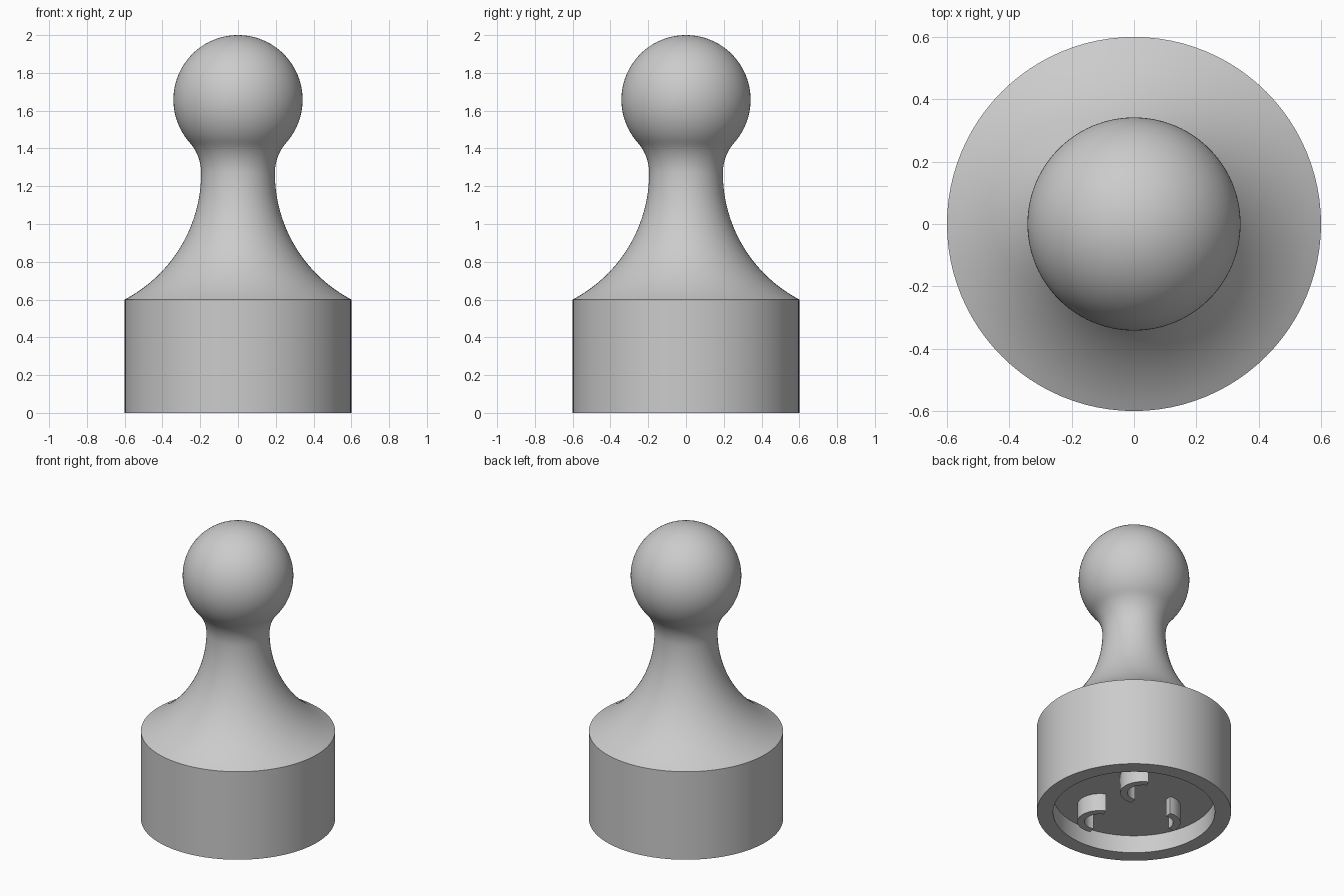
import bpy, bmesh
from math import sin, cos, pi, radians, sqrt, atan2
from mathutils import Vector, Matrix

if "Cube" in bpy.data.objects:
    bpy.data.objects.remove(bpy.data.objects["Cube"])

grey = bpy.data.materials.new("plain_grey")
grey.use_nodes = True
grey.diffuse_color = (0.6, 0.6, 0.6, 1)
grey.node_tree.nodes["Principled BSDF"].inputs["Base Color"].default_value = (0.6, 0.6, 0.6, 1)

BASE_R, BASE_H = 0.6, 0.6
RECESS_R, RECESS_D = 0.5, 0.12
HEAD_R = 0.342
HEAD_Z = 2 - HEAD_R
NECK_R, NECK_Z = 0.195, 1.27


def finish(bm, name):
    bmesh.ops.recalc_face_normals(bm, faces=bm.faces)
    mesh = bpy.data.meshes.new(name)
    bm.to_mesh(mesh)
    bm.free()
    obj = bpy.data.objects.new(name, mesh)
    bpy.context.collection.objects.link(obj)
    mesh.materials.append(grey)
    bpy.ops.object.select_all(action='DESELECT')
    obj.select_set(True)
    bpy.context.view_layer.objects.active = obj
    bpy.ops.object.shade_smooth_by_angle(angle=radians(25))
    return obj


def arc(cx, cz, radius, a0, a1, steps):
    angles = [a0 + (a1 - a0) * i / steps for i in range(steps + 1)]
    return [(cx + radius * cos(a), cz + radius * sin(a)) for a in angles]


def lathe(name, profile, segments=96):
    bm = bmesh.new()
    verts = [bm.verts.new((r, 0, z)) for r, z in profile]
    edges = [bm.edges.new(pair) for pair in zip(verts, verts[1:])]
    bmesh.ops.spin(bm, geom=verts + edges, cent=(0, 0, 0), axis=(0, 0, 1),
                   angle=2 * pi, steps=segments, use_duplicate=False)
    bmesh.ops.remove_doubles(bm, verts=bm.verts, dist=0.0001)
    return finish(bm, name)


# Handle curves: flared skirt, neck fillet tangent to the ball, then the ball
dx, dz = BASE_R - NECK_R, NECK_Z - BASE_H
flare = (dx * dx + dz * dz) / (2 * dx)
skirt = arc(NECK_R + flare, NECK_Z, flare, -pi + atan2(dz, flare - dx), -pi, 24)
drop = HEAD_Z - NECK_Z
fillet = (NECK_R ** 2 + drop ** 2 - HEAD_R ** 2) / (2 * (HEAD_R - NECK_R))
join = atan2(-drop, NECK_R + fillet)
neck = arc(NECK_R + fillet, NECK_Z, fillet, pi, pi + join, 10)
head = arc(0, HEAD_Z, HEAD_R, join, pi / 2, 40)

# Body with a round recess underneath
underside = [(0, RECESS_D), (RECESS_R, RECESS_D), (RECESS_R, 0), (BASE_R, 0)]
lathe("stamp_body", underside + skirt + neck[1:] + head[1:-1] + [(0, 2)])


# Curved ribs standing down from the recess floor
def rib(name, centre, start, end, outer=0.14, width=0.045):
    a0, a1 = radians(start), radians(end)
    outline = arc(*centre, outer, a0, a1, 20) + arc(*centre, outer - width, a1, a0, 20)
    bm = bmesh.new()
    face = bm.faces.new([bm.verts.new((u, v, 0)) for u, v in outline])
    top = bmesh.ops.extrude_face_region(bm, geom=[face])["geom"]
    moved = [g for g in top if isinstance(g, bmesh.types.BMVert)]
    bmesh.ops.translate(bm, verts=moved, vec=Vector((0, 0, RECESS_D + 0.005)))
    # Turn the diagonal layout into model axes
    k = sqrt(0.5)
    turn = Matrix(((-k, -k, 0), (-k, k, 0), (0, 0, 1)))
    for v in bm.verts:
        v.co = turn @ v.co
    return finish(bm, name)


rib("left_rib", (-0.233, 0.075), 160, 325)
rib("front_rib", (0.1, -0.22), 160, 330)
rib("right_rib", (0.143, 0.135), 38, 142)
